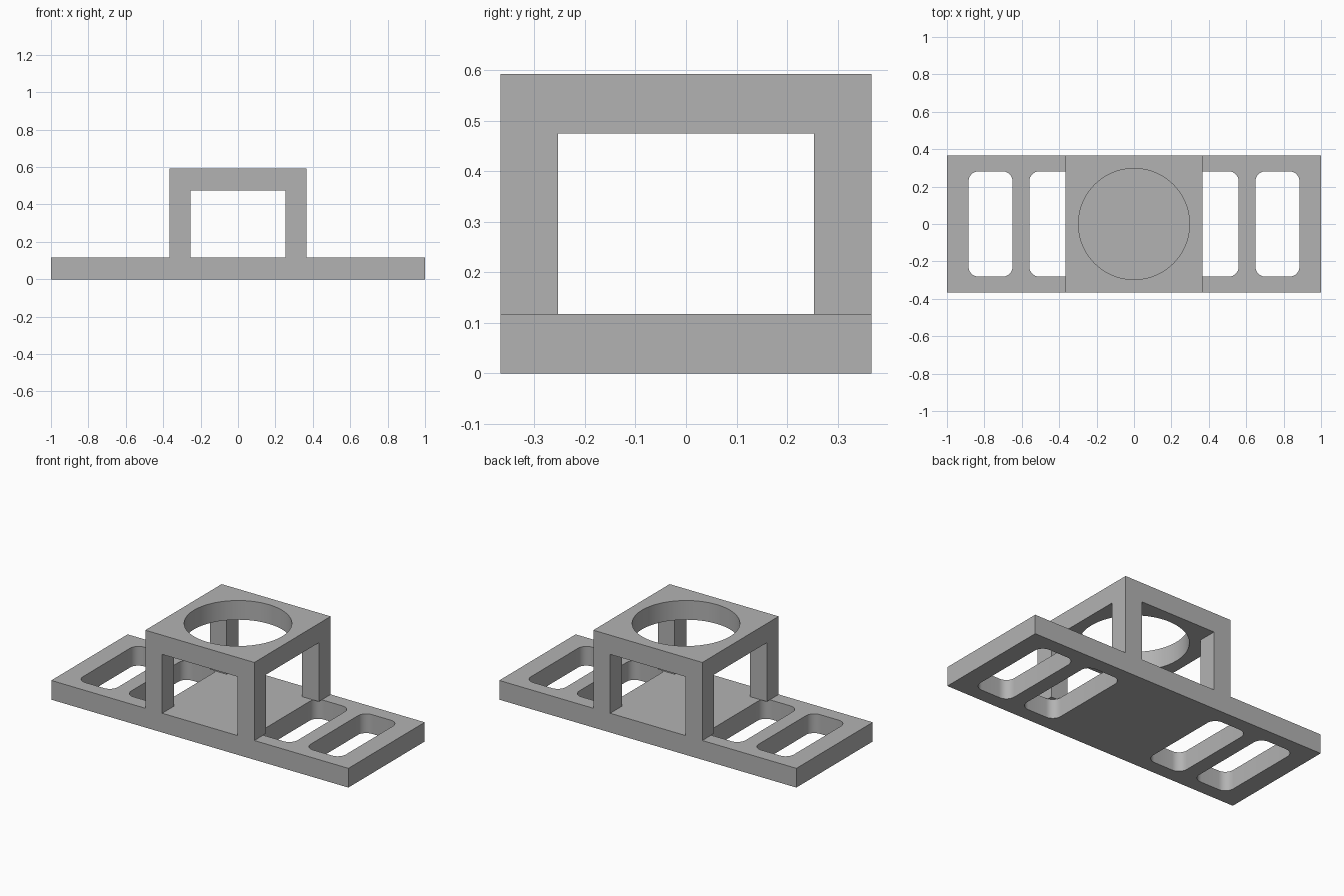
import bpy
import bmesh
from math import radians, cos, sin, pi

if "Cube" in bpy.data.objects:
    bpy.data.objects.remove(bpy.data.objects["Cube"], do_unlink=True)

HALF_DEPTH = 0.367
BASE_TOP = 0.117
FRAME_TOP = 0.592
OPENING = 0.253      # half width of the frame openings
OPENING_TOP = 0.475
OVERCUT = 0.05

grey = bpy.data.materials.new("plain grey")
grey.use_nodes = True
colour = (0.45, 0.45, 0.45, 1)
grey.diffuse_color = colour
grey.node_tree.nodes["Principled BSDF"].inputs["Base Color"].default_value = colour


def prism(name, outline, z0, z1):
    """Extrude an outline of (x, y) points from z0 up to z1."""
    bm = bmesh.new()
    face = bm.faces.new([bm.verts.new((x, y, z0)) for x, y in outline])
    top = bmesh.ops.extrude_face_region(bm, geom=[face])["geom"]
    verts = [v for v in top if isinstance(v, bmesh.types.BMVert)]
    bmesh.ops.translate(bm, vec=(0, 0, z1 - z0), verts=verts)
    bmesh.ops.recalc_face_normals(bm, faces=bm.faces)
    mesh = bpy.data.meshes.new(name)
    bm.to_mesh(mesh)
    bm.free()
    mesh.materials.append(grey)
    obj = bpy.data.objects.new(name, mesh)
    bpy.context.collection.objects.link(obj)
    return obj


def rounded(cx, hx, hy, r=0, steps=8):
    """Rectangle outline centred on (cx, 0), with optional round corners."""
    points = []
    for i, (sx, sy) in enumerate([(1, 1), (-1, 1), (-1, -1), (1, -1)]):
        for k in range(steps + 1 if r else 1):
            a = (i + k / steps) * pi / 2
            points.append((cx + sx * (hx - r) + r * cos(a),
                           sy * (hy - r) + r * sin(a)))
    return points


def circle(radius, sides=96):
    return [(radius * cos(2 * pi * i / sides), radius * sin(2 * pi * i / sides))
            for i in range(sides)]


def cut(obj, cutters):
    """Subtract the cutters, remove them, and smooth the curved walls."""
    bpy.ops.object.select_all(action="DESELECT")
    obj.select_set(True)
    bpy.context.view_layer.objects.active = obj
    for cutter in cutters:
        cutter.hide_render = True
        mod = obj.modifiers.new("cut", "BOOLEAN")
        mod.operation = "DIFFERENCE"
        mod.solver = "EXACT"
        mod.object = cutter
        bpy.ops.object.modifier_apply(modifier=mod.name)
        bpy.data.objects.remove(cutter, do_unlink=True)
    bpy.ops.object.shade_smooth_by_angle(angle=radians(30))


# Base plate with two rounded slots on each side
base = prism("base_plate", rounded(0, 1, HALF_DEPTH), 0, BASE_TOP)
cut(base, [prism("slot_cutter", rounded(side * x, 0.118, 0.282, 0.055),
                 -OVERCUT, BASE_TOP + OVERCUT)
           for side in (-1, 1) for x in (0.442, 0.767)])

# Raised frame: four corner posts carrying a top plate with a round hole
frame = prism("raised_frame", rounded(0, HALF_DEPTH, HALF_DEPTH), BASE_TOP, FRAME_TOP)
reach = HALF_DEPTH + OVERCUT
cut(frame, [
    prism("side_opening_cutter", rounded(0, reach, OPENING), BASE_TOP - OVERCUT, OPENING_TOP),
    prism("front_opening_cutter", rounded(0, OPENING, reach), BASE_TOP - OVERCUT, OPENING_TOP),
    prism("hole_cutter", circle(0.297), OPENING_TOP - OVERCUT, FRAME_TOP + OVERCUT),
])
